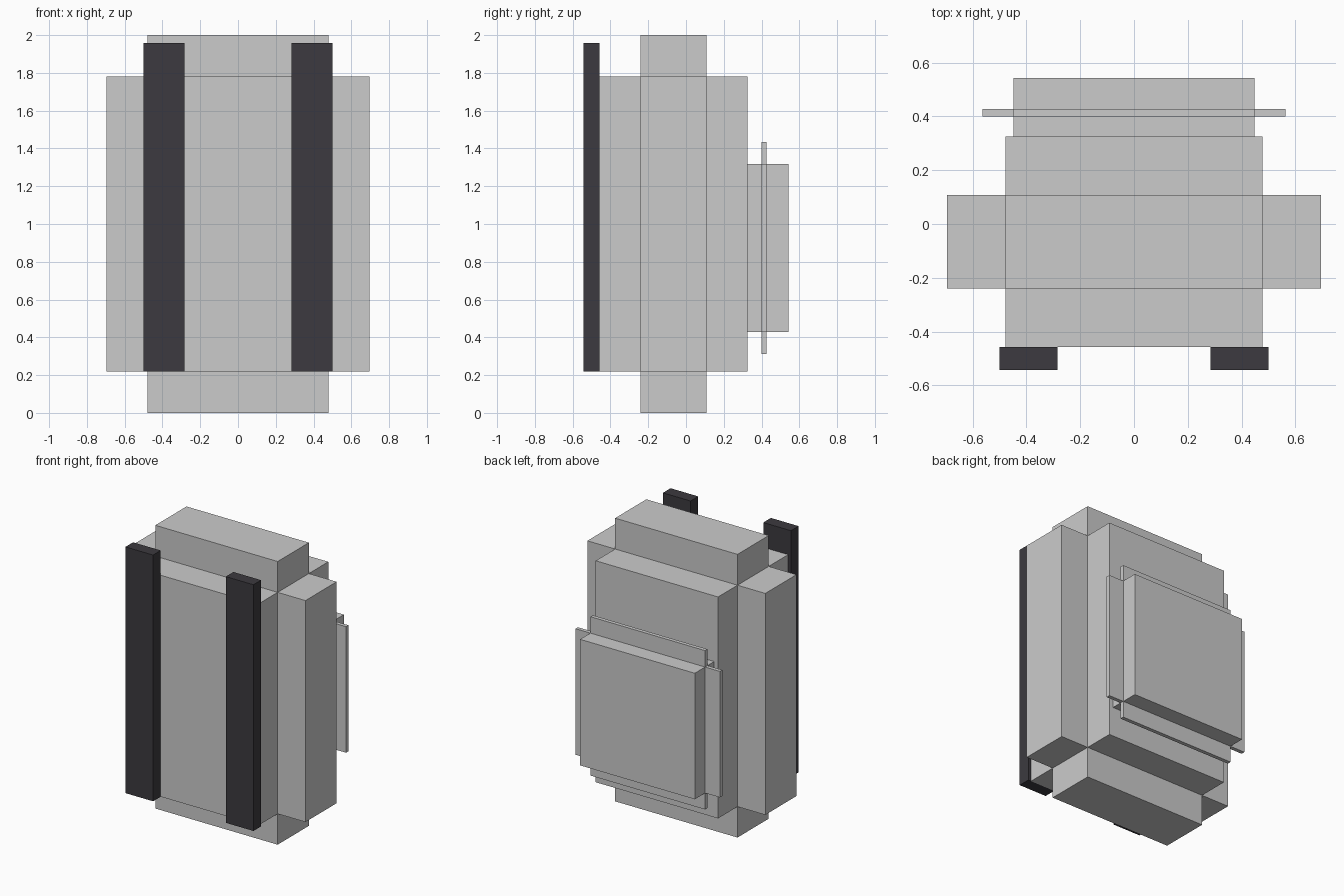
import bpy
import bmesh
from mathutils import Vector

if "Cube" in bpy.data.objects:
    bpy.data.objects.remove(bpy.data.objects["Cube"])


def box(name, lo, hi, mat=None):
    """Axis-aligned box between two corners."""
    lo, hi = Vector(lo), Vector(hi)
    bm = bmesh.new()
    bmesh.ops.create_cube(bm, size=1)
    bmesh.ops.scale(bm, vec=hi - lo, verts=bm.verts)
    mesh = bpy.data.meshes.new(name)
    bm.to_mesh(mesh)
    bm.free()
    obj = bpy.data.objects.new(name, mesh)
    obj.location = (lo + hi) / 2
    bpy.context.collection.objects.link(obj)
    if mat:
        mesh.materials.append(mat)
    return obj


def stepped_block(name, core_lo, core_hi, grow):
    """Blocky rounded form: an inner core extended along each axis in turn.

    core is the inner box, grow the step per axis; each crossing box
    extends in two of the three axes except where it stays inside."""
    for label, axes in grow.items():
        lo, hi = Vector(core_lo), Vector(core_hi)
        for axis, step in axes.items():
            lo[axis] -= step
            hi[axis] += step
        box(f"{name}_{label}", lo, hi)


dark = bpy.data.materials.new("strap_dark")
dark.diffuse_color = (0.045, 0.042, 0.05, 1)
dark.use_nodes = True
dark.node_tree.nodes["Principled BSDF"].inputs["Base Color"].default_value = dark.diffuse_color

# Main bag body: crossing tall, wide and deep boxes
stepped_block("bag_body", (-0.478, -0.24, 0.218), (0.478, 0.108, 1.782),
              {"tall": {2: 0.218}, "wide": {0: 0.217}, "deep": {1: 0.217}})

# Back pocket: same stepped form, thin in depth
stepped_block("pocket", (-0.448, 0.40, 0.428), (0.448, 0.427, 1.318),
              {"tall": {2: 0.116}, "wide": {0: 0.116}, "deep": {1: 0.115}})

# Shoulder straps on the front
for side, x in (("left", -0.392), ("right", 0.392)):
    box(f"{side}_shoulder_strap", (x - 0.108, -0.542, 0.218),
        (x + 0.108, -0.457, 1.957), dark)
